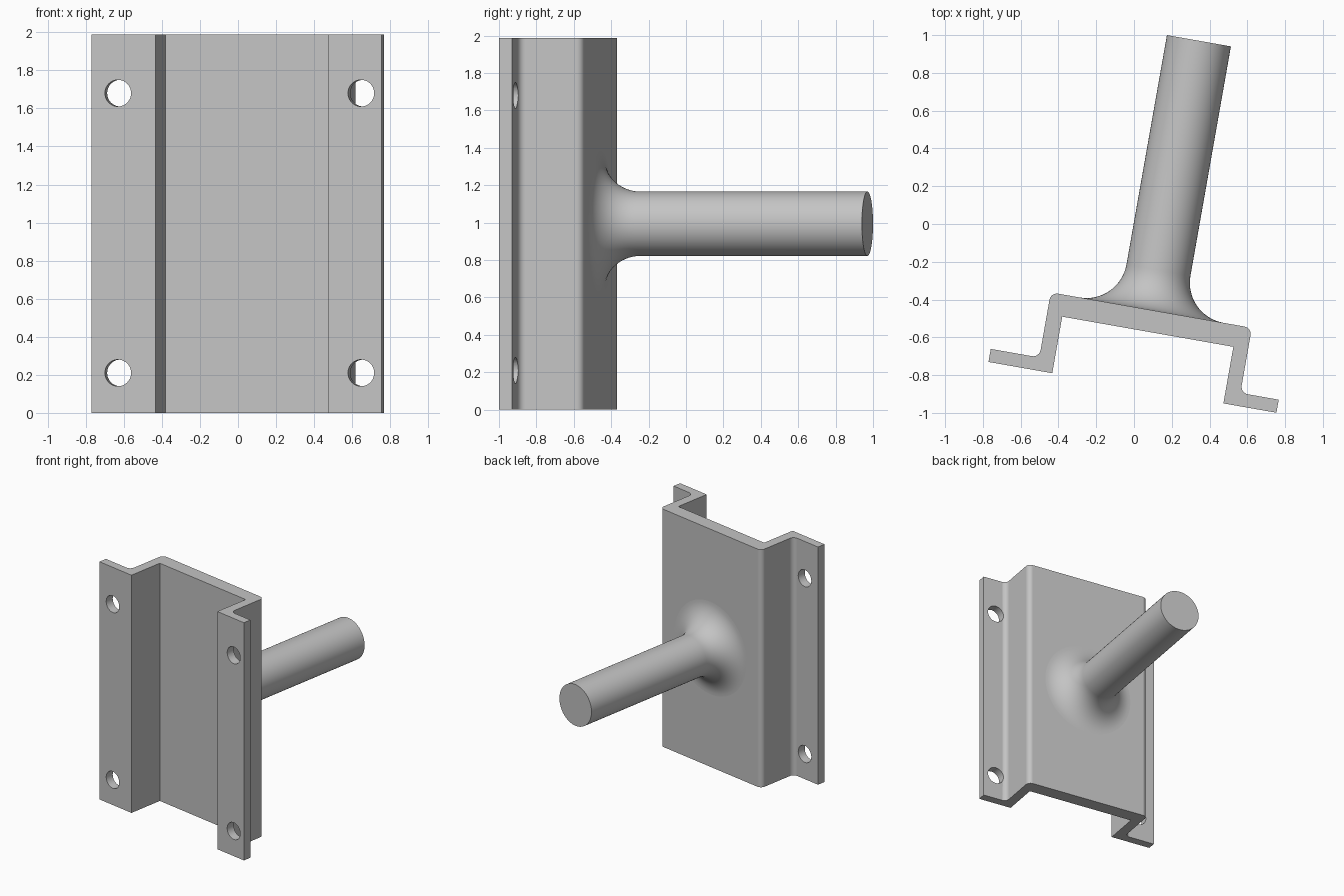
import bpy, bmesh, math
from mathutils import Vector, Matrix

if "Cube" in bpy.data.objects:
    bpy.data.objects.remove(bpy.data.objects["Cube"], do_unlink=True)

TURN = Matrix.Rotation(math.radians(-10), 4, 'Z')   # whole bracket is turned about z
HEIGHT = 1.988
MID = 0.17                                          # centre line of the channel
BACK = -0.433                                       # rear face of the plate

steel = bpy.data.materials.new("grey steel")
steel.use_nodes = True
GREY = (0.55, 0.55, 0.55, 1)
steel.diffuse_color = GREY
steel.node_tree.nodes["Principled BSDF"].inputs["Base Color"].default_value = GREY


def finish(name, bm):
    bmesh.ops.recalc_face_normals(bm, faces=bm.faces[:])
    mesh = bpy.data.meshes.new(name)
    bm.to_mesh(mesh)
    bm.free()
    mesh.materials.append(steel)
    obj = bpy.data.objects.new(name, mesh)
    bpy.context.collection.objects.link(obj)
    obj.matrix_world = TURN
    return obj


def smooth(obj):
    bpy.ops.object.select_all(action='DESELECT')
    obj.select_set(True)
    bpy.context.view_layer.objects.active = obj
    bpy.ops.object.shade_smooth_by_angle(angle=math.radians(30))


def rounded(points, steps=6):
    """Replace each (x, y, radius) corner by a tangent arc."""
    out = []
    for i, (x, y, r) in enumerate(points):
        p = Vector((x, y))
        if r == 0:
            out.append(p)
            continue
        a = (Vector(points[i - 1][:2]) - p).normalized()
        b = (Vector(points[(i + 1) % len(points)][:2]) - p).normalized()
        centre = p + (a + b) * r                    # all corners are square
        for k in range(steps + 1):
            t = k / steps * math.pi / 2
            out.append(centre - b * r * math.cos(t) - a * r * math.sin(t))
    return out


# Folded mounting plate: hat-shaped section extruded upwards
R = 0.04
section = [
    (-0.632, -0.853, 0), (MID - 0.459, -0.853, 0), (MID - 0.459, -0.549, 0),
    (MID + 0.461, -0.549, 0), (MID + 0.461, -0.853, 0), (0.916, -0.853, 0),
    (0.916, -0.783, 0), (MID + 0.54, -0.783, R), (MID + 0.54, BACK, R),
    (MID - 0.541, BACK, R), (MID - 0.541, -0.783, R), (-0.632, -0.783, 0),
]
bm = bmesh.new()
base = bm.faces.new([bm.verts.new((p.x, p.y, 0)) for p in rounded(section)])
top = bmesh.ops.extrude_face_region(bm, geom=[base])["geom"]
bmesh.ops.translate(bm, vec=(0, 0, HEIGHT),
                    verts=[v for v in top if isinstance(v, bmesh.types.BMVert)])
plate = finish("mounting_plate", bm)

# Bolt holes through the two flanges
bm = bmesh.new()
for x in (-0.49, 0.807):
    for z in (0.21, 1.68):
        place = Matrix.Translation((x, -0.82, z)) @ Matrix.Rotation(math.pi / 2, 4, 'X')
        bmesh.ops.create_cone(bm, cap_ends=True, segments=40, radius1=0.07,
                              radius2=0.07, depth=0.2, matrix=place)
cutter = finish("bolt_hole_cutter", bm)
cutter.hide_render = True
cut = plate.modifiers.new("bolt holes", 'BOOLEAN')
cut.object = cutter
cut.operation = 'DIFFERENCE'
cut.solver = 'EXACT'
bpy.context.view_layer.objects.active = plate
bpy.ops.object.modifier_apply(modifier=cut.name)
bpy.data.objects.remove(cutter, do_unlink=True)
smooth(plate)
plate.modifiers.new("flat faces", 'WEIGHTED_NORMAL').keep_sharp = True

# Round shaft with a flared fillet where it meets the plate
ROD, FLARE, TIP = 0.172, 0.215, 1.015
outline = [(0, TIP), (ROD, TIP)]
for k in range(17):
    t = k / 16 * math.pi / 2
    outline.append((ROD + FLARE * (1 - math.cos(t)), BACK + FLARE * (1 - math.sin(t))))
outline += [(ROD + FLARE, BACK - 0.03), (0, BACK - 0.03)]
bm = bmesh.new()
verts = [bm.verts.new((MID + r, y, HEIGHT / 2)) for r, y in outline]
edges = [bm.edges.new(pair) for pair in zip(verts, verts[1:])]
bmesh.ops.spin(bm, geom=verts + edges, cent=(MID, 0, HEIGHT / 2), axis=(0, 1, 0),
               angle=math.tau, steps=72)
bmesh.ops.remove_doubles(bm, verts=bm.verts[:], dist=0.0001)
smooth(finish("shaft", bm))
